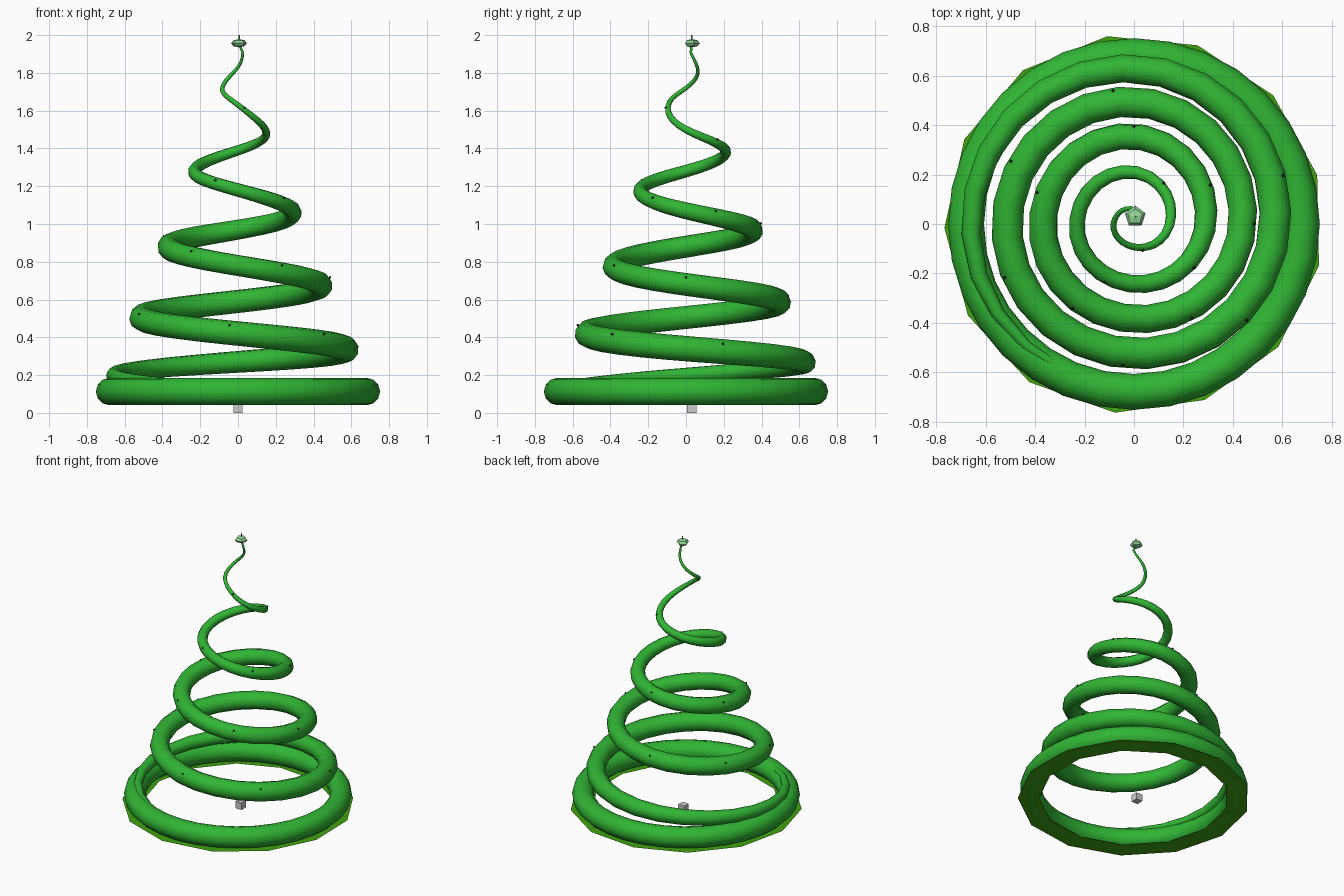
import bpy, math
from mathutils import Vector

if "Cube" in bpy.data.objects:
    bpy.data.objects.remove(bpy.data.objects["Cube"])


def material(name, rgb):
    m = bpy.data.materials.new(name)
    m.diffuse_color = (*rgb, 1)
    m.use_nodes = True
    m.node_tree.nodes["Principled BSDF"].inputs["Base Color"].default_value = m.diffuse_color
    return m


GREEN = material("green", (0.03, 0.46, 0.035))
LIME = material("lime", (0.05, 0.36, 0.005))
PALE = material("pale_green", (0.3, 0.68, 0.32))
DARK = material("dark", (0.01, 0.03, 0.01))


def finish(name, mat=None):
    ob = bpy.context.object
    ob.name = name
    if mat:
        ob.data.materials.append(mat)
    return ob


# One entry per quarter turn, climbing clockwise from -x:
# height, distance from the axis, tube radius
NODES = [(0.15, 0.655, 0.01), (0.20, 0.66, 0.04), (0.27, 0.63, 0.058),
         (0.34, 0.572, 0.067), (0.42, 0.525, 0.065), (0.505, 0.515, 0.063),
         (0.59, 0.495, 0.062), (0.68, 0.44, 0.06), (0.78, 0.385, 0.057),
         (0.88, 0.37, 0.058), (0.97, 0.355, 0.053), (1.07, 0.29, 0.045),
         (1.18, 0.243, 0.036), (1.28, 0.232, 0.033), (1.39, 0.21, 0.027),
         (1.50, 0.145, 0.02), (1.63, 0.093, 0.014), (1.72, 0.083, 0.012),
         (1.83, 0.06, 0.009), (1.97, 0.014, 0.006)]


def coil(k):
    """Smoothly interpolated coil position and tube radius at quarter turn k."""
    i = min(max(math.floor(k + 1), 0), len(NODES) - 2)
    t = k + 1 - i
    p = [Vector(NODES[min(max(j, 0), len(NODES) - 1)]) for j in range(i - 1, i + 3)]
    v = 0.5 * (2 * p[1] + (p[2] - p[0]) * t
               + (2 * p[0] - 5 * p[1] + 4 * p[2] - p[3]) * t ** 2
               + (3 * p[1] - p[0] - 3 * p[2] + p[3]) * t ** 3)
    a = math.pi - k * math.pi / 2
    return Vector((v.y * math.cos(a), v.y * math.sin(a), v.x)), v.z


# Tapering spiral tube
points = [coil(-0.7 + 18.2 * n / 110) for n in range(111)]
points.append((Vector((0.007, 0.03, 1.95)), 0.006))
curve = bpy.data.curves.new("spiral", 'CURVE')
curve.dimensions = '3D'
curve.bevel_depth = 1
curve.bevel_resolution = 3
curve.use_fill_caps = True
spline = curve.splines.new('POLY')
spline.points.add(len(points) - 1)
spline.use_smooth = True
for sp, (co, r) in zip(spline.points, points):
    sp.co = (*co, 1)
    sp.radius = r
curve.materials.append(GREEN)
spiral = bpy.data.objects.new("spiral_branch", curve)
bpy.context.collection.objects.link(spiral)

# Round base tube
bpy.ops.mesh.primitive_torus_add(major_radius=0.68, minor_radius=0.0725,
                                 major_segments=32, minor_segments=12,
                                 location=(0, 0, 0.113))
bpy.ops.object.shade_smooth()
finish("base_tube", GREEN)

# Flat coarse ring under the base
SIDES = 13
verts, faces = [], []
for i in range(SIDES):
    a = math.radians(15) + 2 * math.pi * i / SIDES
    for r in (0.625, 0.768):
        verts.append((r * math.cos(a), r * math.sin(a), 0.042))
    j = (i + 1) % SIDES
    faces.append((2 * i, 2 * j, 2 * j + 1, 2 * i + 1))
mesh = bpy.data.meshes.new("base_ring")
mesh.from_pydata(verts, [], faces)
mesh.materials.append(LIME)
bpy.context.collection.objects.link(bpy.data.objects.new("base_ring", mesh))

# Tiny lights on the outer side of the coil
for n, k in enumerate((1.8, 2.45, 3.05, 3.75, 4.3, 4.9, 6, 6.65, 7.4, 8.2,
                       9, 9.7, 10.4, 11.3, 13.4, 14.8)):
    co, r = coil(k)
    out = (Vector((co.x, co.y, 0)).normalized() + Vector((0, 0, 0.8))).normalized()
    bpy.ops.mesh.primitive_ico_sphere_add(subdivisions=1, radius=0.007,
                                          location=co + out * r)
    finish(f"light_{n}", DARK)

# Five-sided top ornament and its spike
bpy.ops.mesh.primitive_uv_sphere_add(segments=5, ring_count=4, radius=0.044,
                                     location=(0.005, 0.03, 1.957))
finish("top_ornament", PALE).scale = (1, 1, 0.5)
bpy.ops.mesh.primitive_cylinder_add(vertices=6, radius=0.004, depth=0.06,
                                    location=(0.007, 0.03, 1.97))
finish("top_spike", GREEN)

# Small grey foot block
bpy.ops.mesh.primitive_cube_add(size=0.05, location=(0, 0.03, 0.025))
finish("foot_block")
